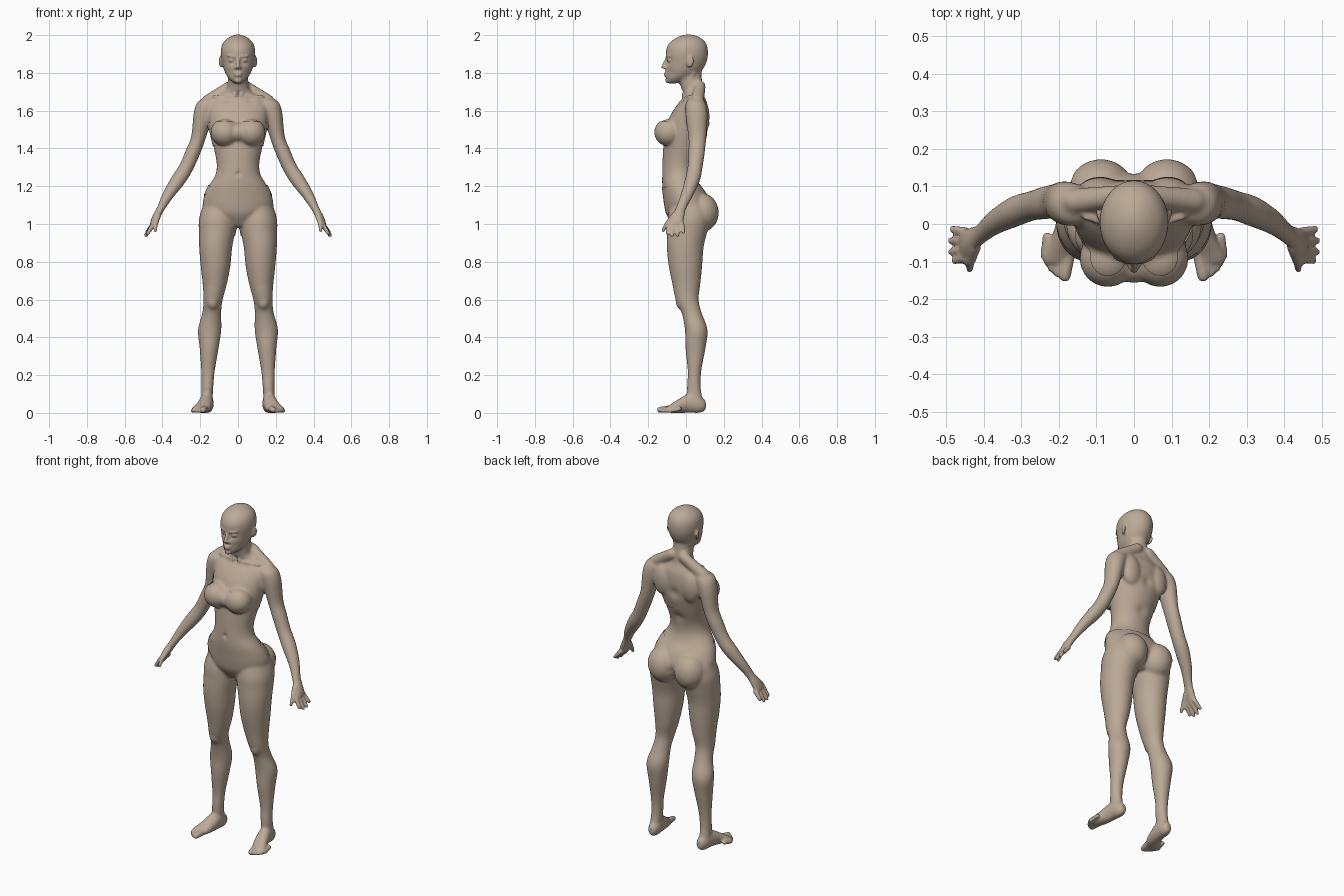
import bpy, bmesh, math
from mathutils import Vector, Matrix
from mathutils.geometry import normal as plane_normal

cube = bpy.data.objects.get("Cube")
if cube:
    bpy.data.objects.remove(cube)

skin = bpy.data.materials.new("warm_clay")
skin.use_nodes = True
skin.diffuse_color = (0.50, 0.40, 0.31, 1)
skin.node_tree.nodes["Principled BSDF"].inputs["Base Color"].default_value = skin.diffuse_color


def blend(rings, steps):
    """Catmull-Rom interpolation through a list of equal-length tuples."""
    out = []
    pts = [Vector(r) for r in rings]
    for i in range(len(pts) - 1):
        a, b, c, d = pts[max(i - 1, 0)], pts[i], pts[i + 1], pts[min(i + 2, len(pts) - 1)]
        for k in range(steps):
            t = k / steps
            out.append(b + (c - a) * t / 2 + (a * 2 - b * 5 + c * 4 - d) * t * t / 2
                       + (b * 3 - a - c * 3 + d) * t ** 3 / 2)
    return out + [pts[-1]]


def loft(bm, rings, axis=(0, 0, 1), sides=(1, -1), count=32, steps=4):
    """Skin rings (x, y, z, radius_a, radius_b) lying across the given axis."""
    axis = Vector(axis).normalized()
    helper = Vector((0, 1, 0)) if abs(axis.y) < 0.7 else Vector((0, 0, 1))
    u = helper.cross(axis).normalized()
    v = axis.cross(u)
    smooth_rings = blend(rings, steps)
    for side in sides:
        loops = []
        for x, y, z, ra, rb in smooth_rings:
            loop = []
            for k in range(count):
                turn = math.tau * k / count
                p = Vector((x, y, z)) + u * (ra * math.cos(turn)) + v * (rb * math.sin(turn))
                loop.append(bm.verts.new((p.x * side, p.y, p.z)))
            loops.append(loop)
        for low, high in zip(loops, loops[1:]):
            for k in range(count):
                n = (k + 1) % count
                bm.faces.new((low[k], low[n], high[n], high[k]))
        bm.faces.new(loops[0][::-1])
        bm.faces.new(loops[-1])


def column(bm, rows):
    """Central loft from rows of (height, half_width, front_y, back_y)."""
    loft(bm, [(0, (f + b) / 2, z, w, (b - f) / 2) for z, w, f, b in rows], sides=(1,))


def ball(bm, centre, radii, sides=(1, -1), turn=0.0):
    for side in sides:
        place = Matrix.Translation((centre[0] * side, *centre[1:]))
        place = place @ Matrix.Rotation(turn * side, 4, "Z") @ Matrix.Diagonal((*radii, 1))
        bmesh.ops.create_uvsphere(bm, u_segments=20, v_segments=12, radius=1, matrix=place)


def bone(bm, start, end, r_start, r_end, sides=(1, -1)):
    """Tapered rod with round ends."""
    a, b = Vector(start), Vector(end)
    along = (b - a).normalized()
    rounding = [(1, .1), (.87, .5), (.5, .87), (0, 1)]
    rings = [(*(a - along * r_start * d), r_start * w, r_start * w) for d, w in rounding]
    rings += [(*(b + along * r_end * d), r_end * w, r_end * w) for d, w in reversed(rounding)]
    loft(bm, rings, along, sides, count=14, steps=1)


def make_object(name, bm):
    mesh = bpy.data.meshes.new(name)
    bm.to_mesh(mesh)
    bm.free()
    mesh.materials.append(skin)
    mesh.shade_smooth()
    obj = bpy.data.objects.new(name, mesh)
    bpy.context.collection.objects.link(obj)
    return obj


def fuse(bm, voxel, rounds):
    """Merge overlapping parts into one soft skin, returned as a bmesh."""
    bmesh.ops.recalc_face_normals(bm, faces=bm.faces)
    obj = make_object("fusing", bm)
    remesh = obj.modifiers.new("merge", "REMESH")
    remesh.mode, remesh.voxel_size = "VOXEL", voxel
    soft = obj.modifiers.new("soften", "SMOOTH")
    soft.factor, soft.iterations = 0.5, rounds
    graph = bpy.context.evaluated_depsgraph_get()
    mesh = bpy.data.meshes.new_from_object(obj.evaluated_get(graph))
    result = bmesh.new()
    result.from_mesh(mesh)
    bpy.data.objects.remove(obj)
    bpy.data.meshes.remove(mesh)
    return result


# Torso and neck
body = bmesh.new()
column(body, [(0.99, .07, -.06, .08), (1.05, .16, -.10, .12), (1.1, .188, -.112, .13),
              (1.16, .175, -.12, .105), (1.21, .15, -.126, .07), (1.26, .12, -.127, .055),
              (1.32, .113, -.125, .06), (1.41, .13, -.12, .09), (1.5, .15, -.11, .115),
              (1.58, .16, -.08, .118), (1.64, .155, -.04, .112), (1.68, .11, -.01, .095),
              (1.71, .062, -.022, .09), (1.76, .055, -.035, .085), (1.84, .05, -.03, .08)])
ball(body, (.07, -.092, 1.485), (.072, .073, .07))
ball(body, (0, -.09, 1.485), (.07, .064, .05), sides=(1,))
ball(body, (.088, .082, 1.06), (.088, .088, .1))
bone(body, (.04, .075, 1.73), (.16, .06, 1.65), .03, .035)
ball(body, (.09, .085, 1.57), (.06, .04, .09))

# Legs
loft(body, [(.10, .02, 1.1, .085, .1), (.106, .015, 1.03, .1, .112), (.11, .008, .97, .098, .108),
            (.118, -.004, .88, .088, .098), (.119, -.003, .78, .079, .089), (.123, .002, .68, .064, .074),
            (.132, .006, .6, .051, .061), (.139, .03, .53, .05, .053), (.15, .054, .44, .062, .06),
            (.153, .05, .34, .05, .053), (.159, .045, .22, .036, .036), (.162, .042, .13, .031, .037),
            (.165, .052, .05, .03, .042)])
ball(body, (.135, -.022, .59), (.032, .034, .045))

# Feet
loft(body, [(.16, .105, .04, .018, .026), (.162, .075, .043, .033, .043), (.167, .02, .052, .037, .052),
            (.18, -.04, .036, .042, .037), (.196, -.08, .023, .046, .023), (.207, -.108, .016, .038, .014)],
     axis=(0, 1, 0))

# Arms
loft(body, [(.13, .05, 1.655, .03, .04), (.162, .052, 1.628, .053, .056), (.187, .056, 1.57, .052, .058),
            (.212, .06, 1.45, .039, .047), (.239, .056, 1.38, .039, .044), (.274, .048, 1.3, .038, .04),
            (.318, .033, 1.23, .039, .041), (.372, .004, 1.15, .03, .034), (.41, -.028, 1.08, .021, .029),
            (.437, -.046, 1.03, .02, .038), (.455, -.055, .99, .015, .045)], axis=(-.42, 0, .9))

# Head
column(body, [(1.742, .015, -.09, -.06), (1.762, .042, -.104, .0), (1.79, .063, -.107, .06),
              (1.82, .076, -.108, .09), (1.86, .086, -.105, .11), (1.9, .092, -.108, .117),
              (1.94, .088, -.1, .113), (1.97, .071, -.076, .097), (1.992, .042, -.04, .066),
              (2.003, .012, -.005, .03)])
body = fuse(body, 0.008, 5)

# Hollows: eye sockets, cheeks, navel, spine, cleft, throat and collar
hollows = [((.036, -.1, 1.867), .02, .012), ((.05, -.09, 1.805), .02, .004), ((0, -.125, 1.265), .011, .012),
           ((0, .06, 1.36), .03, .01), ((0, .115, 1.52), .03, .012), ((0, .15, 1.05), .018, .02),
           ((0, -.01, 1.685), .014, .008), ((.065, -.02, 1.66), .02, .006)]
for vert in body.verts:
    spot = Vector((abs(vert.co.x), vert.co.y, vert.co.z))
    for centre, reach, depth in hollows:
        gap = (spot - Vector(centre)).length / reach
        if gap < 3:
            vert.co -= vert.normal * depth * math.exp(-gap * gap)

# Eyes, brows, nose, lips, chin and ears
ball(body, (.035, -.087, 1.867), (.017, .014, .011), turn=0.35)
bone(body, (.018, -.104, 1.886), (.055, -.09, 1.89), .006, .004)
bone(body, (0, -.101, 1.88), (0, -.121, 1.832), .007, .011, sides=(1,))
ball(body, (.012, -.11, 1.827), (.008, .01, .007))
ball(body, (0, -.107, 1.797), (.022, .011, .005), sides=(1,))
ball(body, (0, -.106, 1.785), (.019, .011, .006), sides=(1,))
ball(body, (0, -.097, 1.76), (.018, .013, .014), sides=(1,))
ball(body, (.091, .02, 1.86), (.008, .021, .032), turn=-0.35)

# Collarbones and neck cords
bone(body, (.018, -.012, 1.675), (.13, .02, 1.672), .009, .009)
bone(body, (.015, -.014, 1.68), (.048, .04, 1.8), .01, .012)

# Fingers, thumb and toes
fingers = [(-.09, .478, -.098, .95), (-.068, .487, -.074, .939), (-.044, .488, -.045, .941), (-.022, .483, -.014, .957)]
for root, x, y, z in fingers:
    bone(body, (.449, root, .996), (x, y, z), .0145, .0095)
bone(body, (.425, -.06, 1.045), (.437, -.1, 1.0), .018, .014)
bone(body, (.437, -.1, 1.0), (.438, -.122, .965), .013, .009)
toes = [(.184, -.138, .016), (.204, -.131, .0115), (.219, -.118, .011), (.231, -.102, .0105), (.24, -.084, .01)]
for x, y, size in toes:
    bone(body, (x - .008, y + .05, .022), (x, y, size), size + .002, size)
body = fuse(body, 0.0065, 1)


def garment(name, planes):
    """Thin cloth layer cut from the skin; each plane keeps its inner side."""
    cloth = body.copy()
    for point, direction in planes:
        parts = cloth.verts[:] + cloth.edges[:] + cloth.faces[:]
        bmesh.ops.bisect_plane(cloth, geom=parts, plane_co=point, plane_no=direction, clear_outer=True)
    cloth.normal_update()
    for vert in cloth.verts:
        vert.co += vert.normal * 0.004
    make_object(name, cloth)


def both_ways(points):
    """Outward plane through three points on the left, and its mirror on the right."""
    n = plane_normal([Vector(p) for p in points])
    n = n if n.x > 0 else -n
    for side in (1, -1):
        yield (points[0][0] * side, *points[0][1:]), (n.x * side, n.y, n.z)


# Clothing
garment("bandeau_top", [((0, 0, 1.54), (0, 0, 1)), ((0, 0, 1.415), (0, 0, -1)),
                        ((.158, 0, 1.5), (1, 0, 0)), ((-.158, 0, 1.5), (-1, 0, 0))])
leg_line = [(.175, -.05, 1.17), (.035, -.08, .995), (.11, .14, 1.01)]
garment("briefs", [((0, 0, 1.205), (0, -.08, 1)), *both_ways(leg_line)])
make_object("body", body)
